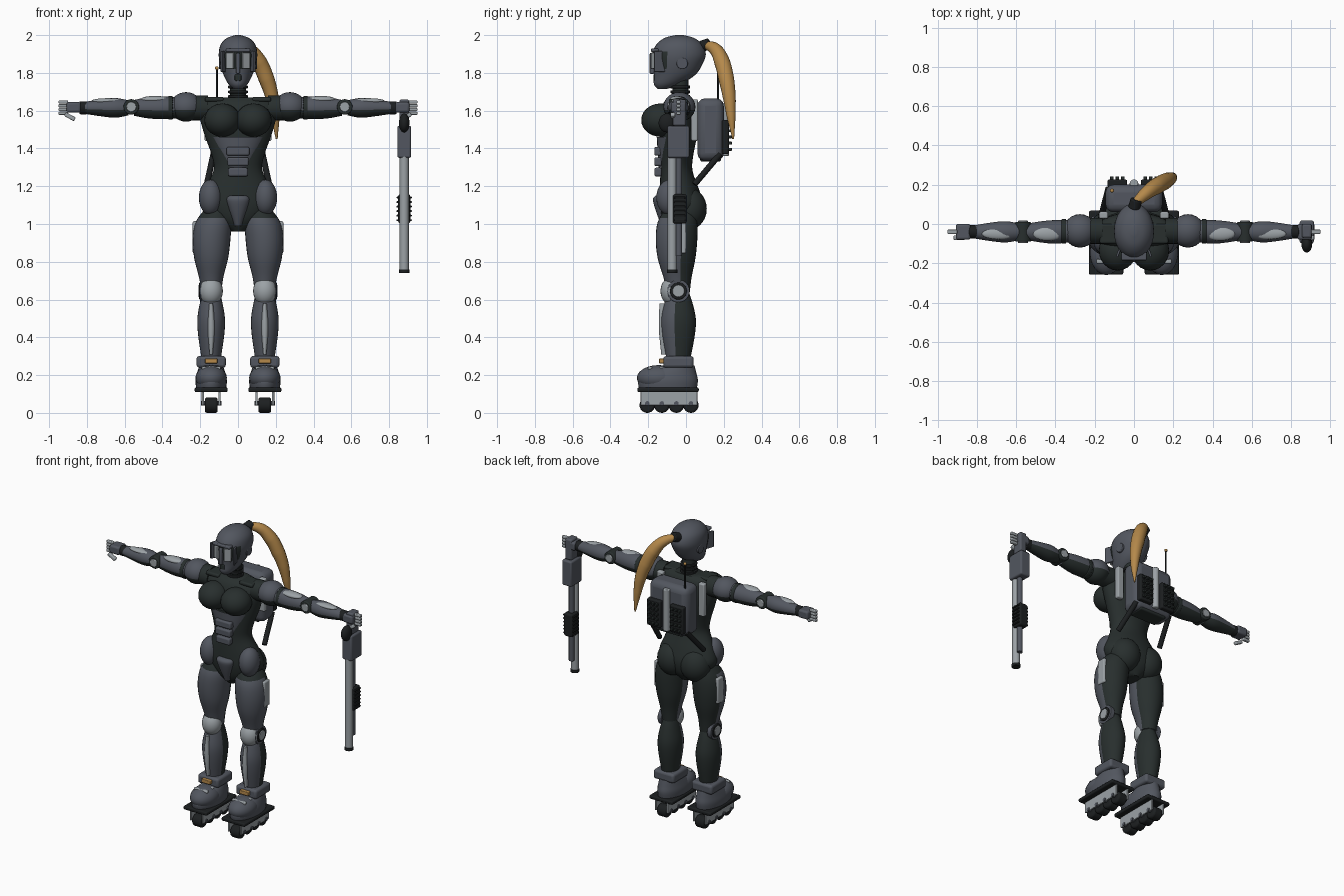
import bpy, bmesh, math
from mathutils import Vector, Matrix

if "Cube" in bpy.data.objects:
    bpy.data.objects.remove(bpy.data.objects["Cube"])


def material(name, r, g, b):
    m = bpy.data.materials.new(name)
    m.use_nodes = True
    m.diffuse_color = (r, g, b, 1)
    m.node_tree.nodes["Principled BSDF"].inputs["Base Color"].default_value = (r, g, b, 1)
    return m


SUIT = material("dark suit", .021, .028, .027)
ARMOUR = material("slate armour", .085, .094, .115)
METAL = material("pale metal", .33, .36, .38)
GOLD = material("gold", .46, .25, .07)
BLACK = material("black rubber", .012, .014, .015)
SIDES = ((1, "left_"), (-1, "right_"))


def finish(name, bm, mats, rule=None, bevel=0):
    """Turn a bmesh into an object; rule(centre, normal) picks the material."""
    bmesh.ops.recalc_face_normals(bm, faces=bm.faces)
    for f in bm.faces:
        f.smooth = True
        if rule:
            f.material_index = int(rule(f.calc_center_median(), f.normal))
    me = bpy.data.meshes.new(name)
    bm.to_mesh(me)
    bm.free()
    me.set_sharp_from_angle(angle=math.radians(40))
    ob = bpy.data.objects.new(name, me)
    bpy.context.collection.objects.link(ob)
    for m in mats:
        me.materials.append(m)
    if bevel:
        mod = ob.modifiers.new("Bevel", "BEVEL")
        mod.width, mod.segments = bevel, 3
    return ob


def ball(name, loc, rad, mat, rule=None):
    bm = bmesh.new()
    mtx = Matrix.Translation(loc) @ Matrix.Diagonal((*rad, 1))
    bmesh.ops.create_uvsphere(bm, u_segments=24, v_segments=14, radius=1, matrix=mtx)
    mats = mat if isinstance(mat, tuple) else (mat,)
    return finish(name, bm, mats, rule)


def box(name, loc, size, mat, bevel=.006, turn=0, axis="Z"):
    bm = bmesh.new()
    mtx = Matrix.Translation(loc) @ Matrix.Rotation(turn, 4, axis) @ Matrix.Diagonal((*size, 1))
    bmesh.ops.create_cube(bm, size=1, matrix=mtx)
    return finish(name, bm, (mat,), bevel=bevel)


def tube(name, a, b, r, mat, r2=None, bevel=0):
    a, b = Vector(a), Vector(b)
    d = b - a
    bm = bmesh.new()
    mtx = Matrix.Translation((a + b) / 2) @ d.to_track_quat("Z", "Y").to_matrix().to_4x4()
    bmesh.ops.create_cone(bm, cap_ends=True, segments=24, radius1=r,
                          radius2=r if r2 is None else r2, depth=d.length, matrix=mtx)
    return finish(name, bm, (mat,), bevel=bevel)


def smooth_path(keys, steps=4):
    """Catmull-Rom interpolation between cross-sections."""
    v = [Vector(k) for k in keys]
    v = [v[0]] + v + [v[-1]]
    out = []
    for p, q, r, s in zip(v, v[1:], v[2:], v[3:]):
        for i in range(steps):
            t = i / steps
            out.append(q + (r - p) * t / 2 + (p * 2 - q * 5 + r * 4 - s) * t**2 / 2
                       + (q * 3 - p - r * 3 + s) * t**3 / 2)
    return out + [v[-1]]


def loft(name, keys, mats, rule=None, along="z", s=1, n=28):
    """Elliptic skin; key = position, two centre offsets, two radii."""
    bm = bmesh.new()
    rings = []
    for t, c1, c2, r1, r2 in smooth_path(keys):
        ring = []
        for i in range(n):
            a = math.tau * i / n
            u, v = c1 + r1 * math.cos(a), c2 + r2 * math.sin(a)
            ring.append(bm.verts.new((s * u, v, t) if along == "z" else (s * t, u, v)))
        rings.append(ring)
    for lo, hi in zip(rings, rings[1:]):
        for i in range(n):
            j = (i + 1) % n
            bm.faces.new((lo[i], lo[j], hi[j], hi[i]))
    bm.faces.new(rings[0])
    bm.faces.new(rings[-1])
    return finish(name, bm, mats, rule)


# Torso, chest and neck
loft("torso", [(.96, 0, -.03, .04, .06), (1.02, 0, -.025, .14, .1), (1.1, 0, -.025, .2, .115),
               (1.18, 0, -.035, .18, .105), (1.28, 0, -.05, .13, .085), (1.36, 0, -.05, .138, .088),
               (1.48, 0, -.04, .18, .1), (1.58, 0, -.04, .205, .1), (1.64, 0, -.035, .195, .085),
               (1.67, 0, -.03, .12, .06)], (SUIT,))
tube("neck", (0, -.03, 1.62), (0, -.03, 1.77), .042, SUIT)
for z in (1.675, 1.7, 1.725):
    tube("neck_ring", (0, -.03, z - .008), (0, -.03, z + .008), .052, BLACK, bevel=.004)
loft("midriff_plate", [(1.3, 0, -.06, .075, .085), (1.38, 0, -.06, .115, .09),
                       (1.46, 0, -.05, .155, .105)],
     (ARMOUR, SUIT), lambda c, n: c.y > -.09)
for i in range(3):
    box("abdomen_plate", (0, -.148, 1.275 + i * .055), (.105 + i * .008, .04, .046), ARMOUR, .01)
loft("groin_plate", [(.99, 0, -.1, .02, .03), (1.07, 0, -.125, .045, .035),
                     (1.13, 0, -.135, .06, .04), (1.15, 0, -.13, .045, .03)], (ARMOUR,))
for s, side in SIDES:
    ball(side + "breast", (s * .083, -.135, 1.55), (.096, .102, .088), SUIT)
    ball(side + "buttock", (s * .085, .015, 1.08), (.1, .095, .11), SUIT)
    ball(side + "hip_plate", (s * .145, -.085, 1.14), (.062, .072, .095), ARMOUR)
    box(side + "collar_plate", (s * .125, -.05, 1.66), (.1, .1, .025), SUIT, .01)

# Helmet
loft("helmet", [(1.715, 0, -.125, .022, .025), (1.74, 0, -.1, .05, .07), (1.79, 0, -.06, .077, .11),
                (1.85, 0, -.043, .096, .132), (1.9, 0, -.037, .102, .142), (1.95, 0, -.035, .092, .122),
                (1.985, 0, -.035, .058, .078), (2, 0, -.035, .012, .02)], (ARMOUR, SUIT),
     lambda c, n: c.y < -.1 and 1.82 < c.z < 1.915)
box("nose_guard", (0, -.18, 1.85), (.02, .025, .11), ARMOUR)
box("brow", (0, -.165, 1.92), (.13, .04, .018), ARMOUR)
box("mouth_grille", (0, -.158, 1.775), (.035, .03, .035), SUIT)
for s, side in SIDES:
    box(side + "eye_lens", (s * .042, -.17, 1.865), (.045, .014, .085), METAL, .004, s * .5)
    box(side + "visor_frame", (s * .077, -.14, 1.86), (.012, .06, .11), ARMOUR, .004, s * .35)
    tube(side + "ear_disc", (s * .085, -.02, 1.85), (s * .1, -.02, 1.85), .03, ARMOUR, bevel=.004)

# Ponytail: tapered curve
tube("hair_band", (0, .08, 1.94), (.012, .125, 1.955), .03, BLACK, bevel=.005)
cu = bpy.data.curves.new("ponytail", "CURVE")
cu.dimensions, cu.bevel_depth, cu.bevel_resolution, cu.use_fill_caps = "3D", .042, 5, True
path = [(0, .1, 1.95, .5), (.06, .155, 1.925, .8), (.11, .19, 1.86, 1), (.15, .213, 1.77, 1),
        (.178, .228, 1.68, .85), (.195, .238, 1.58, .6), (.205, .25, 1.45, .12)]
sp = cu.splines.new("BEZIER")
sp.bezier_points.add(len(path) - 1)
for p, (x, y, z, r) in zip(sp.bezier_points, path):
    p.co, p.radius = (x, y, z), r
    p.handle_left_type = p.handle_right_type = "AUTO"
cu.materials.append(GOLD)
bpy.context.collection.objects.link(bpy.data.objects.new("ponytail", cu))

# Backpack with vents, struts and aerial
box("backpack", (0, .13, 1.5), (.29, .14, .33), ARMOUR, .04)
tube("pack_cylinder", (0, .205, 1.36), (0, .205, 1.64), .022, METAL, bevel=.006)
box("pack_base", (0, .13, 1.345), (.2, .11, .03), SUIT, .01)
for s, side in SIDES:
    box(side + "vent", (s * .085, .208, 1.46), (.1, .036, .18), BLACK, .008)
    for i in range(3):
        for j in range(5):
            box(side + "vent_stud", (s * .085 + (i - 1) * .028, .228, 1.395 + j * .033),
                (.018, .03, .015), SUIT, .003)
    box(side + "back_strap", (s * .155, .045, 1.55), (.045, .035, .22), METAL, .008)
    tube(side + "pack_strut", (s * .13, .18, 1.37), (s * .165, .045, 1.21), .016, BLACK)
tube("aerial", (-.112, .17, 1.6), (-.112, .17, 1.82), .005, BLACK)
ball("aerial_tip", (-.112, .17, 1.825), (.01, .01, .01), GOLD)

# Legs and skates
for s, side in SIDES:
    x = s * .142
    loft(side + "thigh", [(.64, .14, -.04, .052, .06), (.72, .142, -.045, .065, .075),
                          (.82, .142, -.05, .09, .1), (.92, .14, -.05, .1, .11),
                          (1.01, .13, -.045, .094, .105), (1.08, .115, -.03, .06, .08)],
         (ARMOUR, SUIT), lambda c, n: n.y > .25 or c.z > 1.03, s=s)
    box(side + "thigh_side_plate", (s * .228, -.03, .93), (.024, .06, .17), METAL, .008)
    loft(side + "shin", [(.25, .142, -.04, .045, .055), (.32, .142, -.04, .056, .07),
                         (.42, .142, -.04, .07, .088), (.5, .142, -.04, .073, .092),
                         (.58, .142, -.04, .06, .075), (.64, .14, -.04, .045, .055)],
         (ARMOUR, SUIT), lambda c, n: n.y > -.1, s=s)
    loft(side + "shin_strip", [(.31, .142, -.113, .008, .018), (.45, .142, -.128, .018, .016),
                               (.58, .142, -.118, .01, .022)], (METAL,), s=s)
    ball(side + "knee_pad", (x, -.075, .645), (.062, .06, .075), METAL)
    for r, depth, mat in ((.06, .2, ARMOUR), (.045, .206, BLACK), (.032, .21, METAL)):
        tube(side + "knee_disc", (s * .17, -.04, .645), (s * depth, -.04, .645), r, mat, bevel=.004)
    box(side + "ankle_cuff", (x, -.04, .27), (.155, .16, .062), ARMOUR, .015)
    box(side + "cuff_buckle", (x, -.128, .275), (.066, .03, .025), GOLD, .004)
    ball(side + "boot_toe", (x, -.145, .185), (.083, .115, .068), ARMOUR)
    loft(side + "boot", [(.12, .142, -.095, .078, .15), (.17, .142, -.095, .083, .158),
                         (.21, .142, -.08, .075, .135), (.25, .142, -.045, .062, .09)], (ARMOUR,), s=s)
    for y in (-.19, -.13, -.07):
        box(side + "boot_strap", (x, y, .236), (.1, .022, .02), METAL, .006)
    box(side + "sole_plate", (x, -.095, .122), (.175, .325, .024), BLACK, .008)
    for dx in (-.044, .044):
        box(side + "skate_rail", (x + dx, -.09, .078), (.012, .3, .076), METAL, .004)
    for i in range(4):
        y = -.205 + i * .077
        tube(side + "wheel", (x - .034, y, .041), (x + .034, y, .041), .041, BLACK, bevel=.012)
        tube(side + "axle", (x - .055, y, .05), (x + .055, y, .05), .012, ARMOUR)

# Arms and hands
for s, side in SIDES:
    under = lambda c, n: n.z < -.3
    tube(side + "shoulder_joint", (s * .16, -.035, 1.615), (s * .24, -.035, 1.615), .066, SUIT)
    ball(side + "shoulder", (s * .275, -.035, 1.62), (.085, .085, .078), (ARMOUR, SUIT), under)
    loft(side + "upper_arm", [(.3, -.035, 1.615, .055, .055), (.4, -.04, 1.615, .06, .06),
                              (.48, -.04, 1.615, .053, .055), (.55, -.04, 1.615, .04, .042)],
         (ARMOUR, SUIT), under, "x", s)
    tube(side + "arm_band", (s * .345, -.037, 1.615), (s * .37, -.037, 1.615), .062, SUIT, bevel=.005)
    ball(side + "arm_strip", (s * .44, -.05, 1.66), (.075, .035, .018), METAL)
    tube(side + "elbow", (s * .565, -.09, 1.62), (s * .565, .01, 1.62), .041, SUIT, bevel=.006)
    tube(side + "elbow_cap", (s * .565, -.097, 1.62), (s * .565, .017, 1.62), .026, METAL, bevel=.004)
    loft(side + "forearm", [(.58, -.04, 1.615, .04, .04), (.65, -.04, 1.615, .054, .052),
                            (.73, -.04, 1.615, .047, .044), (.81, -.04, 1.615, .034, .032)],
         (ARMOUR, SUIT), under, "x", s)
    ball(side + "forearm_strip", (s * .69, -.05, 1.652), (.085, .028, .014), METAL)
    tube(side + "wrist", (s * .795, -.04, 1.615), (s * .84, -.04, 1.615), .034, BLACK, bevel=.006)
    box(side + "palm", (s * .87, -.04, 1.618), (.075, .08, .055), ARMOUR, .012)
    for i in range(4):
        z = 1.586 + i * .02
        box(side + "finger", (s * .925, -.04, z), (.05, .022, .017), METAL, .005)
    box(side + "thumb", (s * .89, -.07, 1.568), (.06, .024, .022), METAL, .006, -s * .5, "Y")

# Long gun hanging from the left hand
g = .88
box("gun_grip", (g, -.035, 1.59), (.05, .07, .14), ARMOUR, .01)
box("gun_receiver", (g, -.04, 1.435), (.072, .115, .17), ARMOUR, .01)
ball("gun_guard", (g, -.1, 1.535), (.028, .045, .05), BLACK)
tube("gun_barrel", (g, -.073, .75), (g, -.073, 1.38), .024, METAL)
tube("gun_muzzle", (g, -.073, .74), (g, -.073, .76), .028, BLACK, bevel=.004)
tube("gun_lower_tube", (g, -.038, .83), (g, -.038, 1.38), .018, ARMOUR)
box("gun_foregrip", (g, -.033, 1.08), (.064, .075, .155), BLACK, .012)
for i in range(6):
    box("foregrip_rib", (g, -.033, 1.02 + i * .024), (.08, .06, .01), BLACK, .003)
